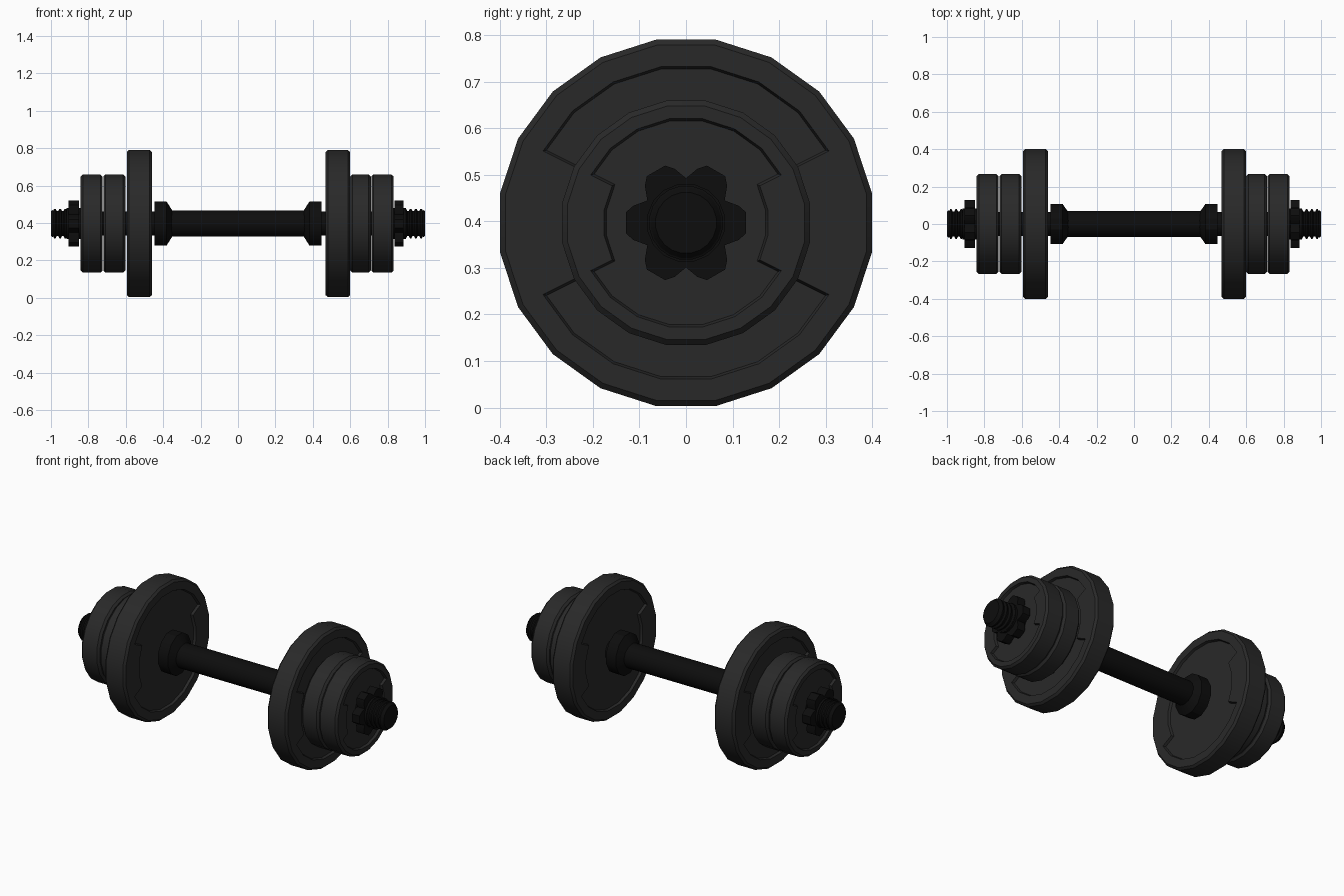
import bpy, bmesh, math
from math import cos, sin, radians, pi

if "Cube" in bpy.data.objects:
    bpy.data.objects.remove(bpy.data.objects["Cube"])

CZ = 0.397


def material(name, v):
    m = bpy.data.materials.new(name)
    m.diffuse_color = (v, v, v, 1)
    m.use_nodes = True
    m.node_tree.nodes["Principled BSDF"].inputs["Base Color"].default_value = m.diffuse_color
    return m


RUBBER = material("plate_dark_grey", 0.022)
STEEL = material("bar_black", 0.004)


def finish(bm, name, mat, angle=30):
    bmesh.ops.recalc_face_normals(bm, faces=bm.faces)
    me = bpy.data.meshes.new(name)
    bm.to_mesh(me)
    bm.free()
    ob = bpy.data.objects.new(name, me)
    bpy.context.collection.objects.link(ob)
    ob.location.z = CZ
    me.materials.append(mat)
    bpy.ops.object.select_all(action='DESELECT')
    ob.select_set(True)
    bpy.context.view_layer.objects.active = ob
    bpy.ops.object.shade_smooth_by_angle(angle=radians(angle))
    return ob


def lathe(bm, profile, n, sy=1.0, sz=1.0):
    """Rings of (x, radius) around the x axis; returns bands[ring][segment]."""
    rings = []
    for x, r in profile:
        rings.append([bm.verts.new((x, r * sy * cos(2 * pi * (k + .5) / n),
                                    r * sz * sin(2 * pi * (k + .5) / n))) for k in range(n)])
    bands = [[bm.faces.new((a[k], a[(k + 1) % n], b[(k + 1) % n], b[k])) for k in range(n)]
             for a, b in zip(rings, rings[1:])]
    caps = [bm.faces.new(rings[0]), bm.faces.new(rings[-1])]
    return bands, caps


def plate(name, x0, x1, R):
    """20-sided disc; both faces have a recess with two raised side pads."""
    n, c = 20, 0.012
    bm = bmesh.new()
    half = [(0.18 * R, ), (0.435 * R, ), (0.66 * R, ), (0.852 * R, ), (R - c, )]
    prof = [(x0, r[0]) for r in half] + [(x0 + c, R), (x1 - c, R)] + [(x1, r[0]) for r in reversed(half)]
    bands, caps = lathe(bm, prof, n, 1.0, 0.985)
    bmesh.ops.recalc_face_normals(bm, faces=bm.faces)
    pads = {18, 19, 0, 8, 9, 10}
    for cap, (inner, mid, sector) in ((caps[0], bands[0:3]), (caps[1], bands[:-4:-1])):
        faces = [cap] + inner + mid + [f for k, f in enumerate(sector)
                                       if k not in PADS]
        bmesh.ops.inset_region(bm, faces=faces, thickness=0.005, depth=-0.014,
                               use_even_offset=True)
    return finish(bm, name, RUBBER)


# segments of the 20-sided disc that stay raised, left and right of centre
PADS = {19, 0, 18, 8, 9, 10}

# plates: one large and two small per side
for side, spans in (("right", ((.468, .599), (.599, .711), (.713, .832))),
                    ("left", ((-.594, -.460), (-.720, -.602), (-.842, -.724)))):
    for label, span, R in zip(("large_plate", "middle_plate", "outer_plate"),
                              spans, (.405, .27, .27)):
        plate(f"{label}_{side}", *span, R)

# handle bar with threaded ends
end = [(.44, .066), (.88, .066)]
x = .885
while x < .975:
    end += [(x, .068), (x + .006, .08), (x + .014, .08), (x + .020, .068)]
    x += .028
end += [(.988, .076), (1.0, .066)]
bm = bmesh.new()
lathe(bm, [(-a, r) for a, r in reversed(end)] + [(-.37, .071), (.37, .071)] + end, 20)
finish(bm, "handle_bar", STEEL)

# flared stop collars inside the large plates
for side, s in (("right", 1), ("left", -1)):
    bm = bmesh.new()
    lathe(bm, [(s * .35, .069), (s * .382, .121), (s * .447, .121)], 12, .92, 1.01)
    finish(bm, f"stop_collar_{side}", STEEL)


# six-lobed spin-lock nuts with a round hub
LOBE = ((-18, .119), (-10, .131), (10, .131), (18, .119), (30, .096))
for side, x0, x1 in (("right", .836, .886), ("left", -.85, -.906)):
    bm = bmesh.new()
    loop = [bm.verts.new((x0, r * cos(radians(60 * i + a)), r * sin(radians(60 * i + a))))
            for i in range(6) for a, r in LOBE]
    base = bm.faces.new(loop)
    ext = bmesh.ops.extrude_face_region(bm, geom=[base], use_keep_orig=True)
    bmesh.ops.translate(bm, vec=(x1 - x0, 0, 0),
                        verts=[v for v in ext["geom"] if isinstance(v, bmesh.types.BMVert)])
    s = 1 if x1 > 0 else -1
    lathe(bm, [(x0 - s * .015, .085), (x1 + s * .012, .085)], 16)
    finish(bm, f"star_nut_{side}", STEEL)
